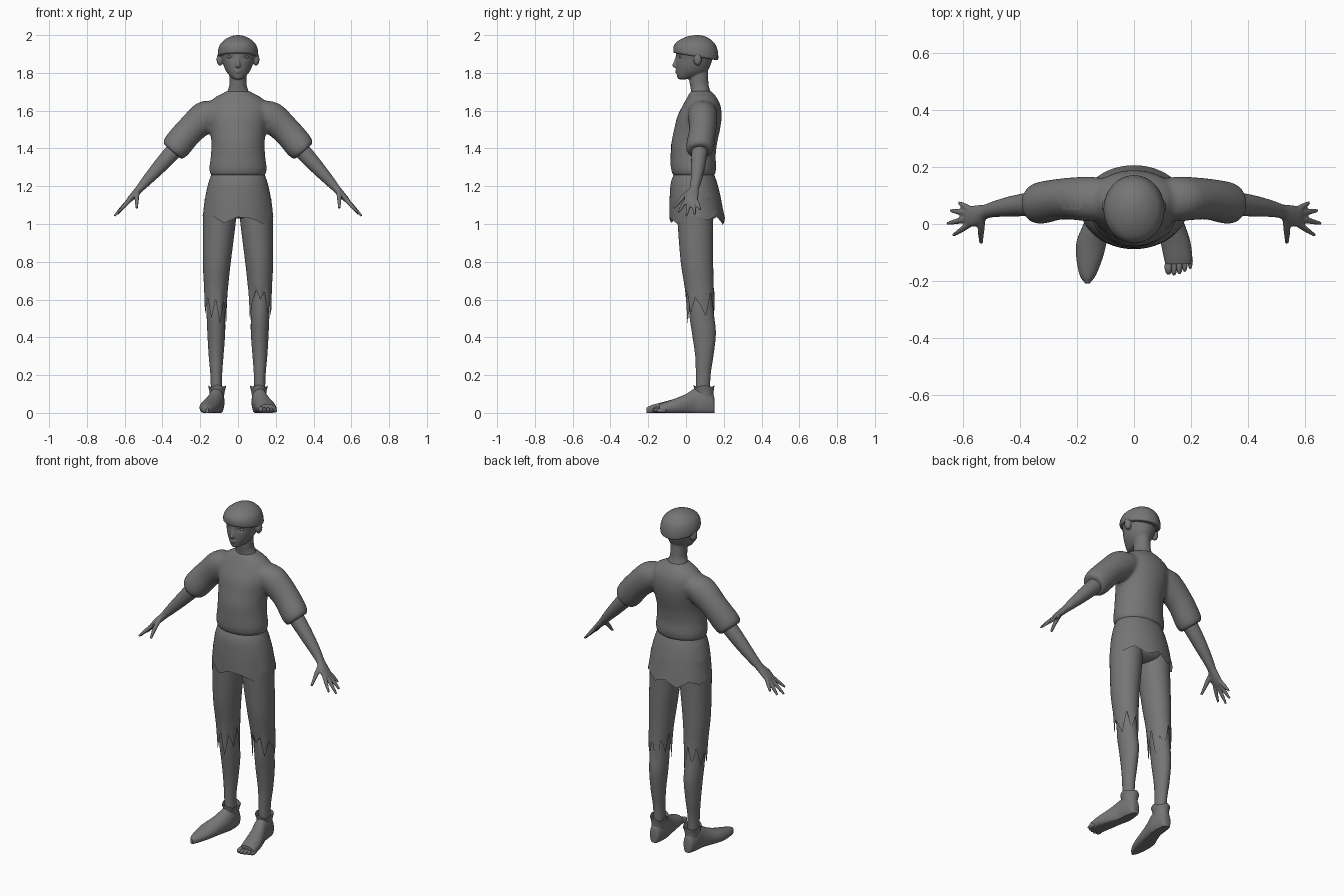
import bpy, bmesh, math
from mathutils import Vector, Matrix

X, Y, Z = Vector((1, 0, 0)), Vector((0, 1, 0)), Vector((0, 0, 1))
ARM_U = Vector((0.75, 0, 0.66))          # across the sloping arm
THUMB_V = Vector((0, 0.75, -0.66))

grey = bpy.data.materials.new("grey")
grey.diffuse_color = (0.18, 0.18, 0.18, 1)


def spline(rows, k):
    """Smooth the list of sections with k steps between neighbours."""
    rows = [Vector(r) for r in rows]
    out = []
    for i in range(len(rows) - 1):
        p0, p1 = rows[max(i - 1, 0)], rows[i]
        p2, p3 = rows[i + 1], rows[min(i + 2, len(rows) - 1)]
        for j in range(k):
            t = j / k
            out.append(0.5 * (2 * p1 + (p2 - p0) * t + (2 * p0 - 5 * p1 + 4 * p2 - p3) * t * t
                              + (3 * p1 - p0 - 3 * p2 + p3) * t ** 3))
    return out + [rows[-1]]


def loft(bm, rows, u=X, v=Y, side=1, n=28, k=4, caps=True, jag=None, floor=None):
    """Skin elliptical sections (x, y, z, radius_u, radius_v); jag tears the last edge."""
    rings, path = [], spline(rows, k)
    for r, row in enumerate(path):
        ring = []
        w = max(0, 1 - (len(path) - 1 - r) / k)
        for i in range(n):
            a = 2 * math.pi * i / n
            p = Vector(row[:3]) + u * (max(row[3], 0.001) * math.cos(a)) + v * (max(row[4], 0.001) * math.sin(a))
            if jag:
                f = i * len(jag) / n
                j0, t = int(f), f - int(f)
                p.z += w * (jag[j0] * (1 - t) + jag[(j0 + 1) % len(jag)] * t)
            if floor is not None:
                p.z = max(p.z, floor)
            p.x *= side
            ring.append(bm.verts.new(p))
        rings.append(ring)
    for a, b in zip(rings, rings[1:]):
        for i in range(n):
            j = (i + 1) % n
            bm.faces.new((a[i], a[j], b[j], b[i]))
    if caps:
        bm.faces.new(rings[0])
        bm.faces.new(rings[-1])


def ball(bm, c, s):
    bmesh.ops.create_uvsphere(bm, u_segments=16, v_segments=10, radius=1,
                              matrix=Matrix.Translation(c) @ Matrix.Diagonal((*s, 1)))


def finish(bm, name, voxel=0, smooth=0):
    """Make an object; a voxel size fuses its overlapping pieces."""
    bmesh.ops.recalc_face_normals(bm, faces=bm.faces)
    me = bpy.data.meshes.new(name)
    bm.to_mesh(me)
    bm.free()
    me.materials.append(grey)
    me.shade_smooth()
    ob = bpy.data.objects.new(name, me)
    bpy.context.collection.objects.link(ob)
    if voxel:
        m = ob.modifiers.new("fuse", 'REMESH')
        m.mode, m.voxel_size, m.use_smooth_shade = 'VOXEL', voxel, True
        m = ob.modifiers.new("soften", 'SMOOTH')
        m.factor, m.iterations = 0.5, smooth
    else:
        me.set_sharp_from_angle(angle=math.radians(45))
    return ob


def up(z, hx, y0, y1, cx=0):
    """Horizontal section from half width and front/back depth."""
    return (cx, (y0 + y1) / 2, z, hx, (y1 - y0) / 2)


# Head with neck, nose, lips and ears
bm = bmesh.new()
loft(bm, [up(1.766, .016, -.04, 0), up(1.775, .034, -.046, .05), up(1.80, .057, -.05, .105),
          up(1.83, .073, -.052, .125), up(1.87, .084, -.053, .14), up(1.91, .092, -.053, .15),
          up(1.96, .08, -.04, .14), up(1.985, .04, 0, .11)], n=48, k=5)
for p in bm.verts:                        # eye sockets
    if p.co.y < 0.02:
        d = ((abs(p.co.x) - .042) / .02) ** 2 + ((p.co.z - 1.883) / .013) ** 2
        p.co.y += .009 * math.exp(-d)
loft(bm, [up(1.66, .075, .02, .145), up(1.70, .058, .026, .13), up(1.73, .047, .022, .121),
          up(1.76, .045, .018, .118), up(1.82, .045, .018, .115)])
loft(bm, [(0, -.047, 1.893, .006, .006), (0, -.052, 1.865, .008, .010), (0, -.057, 1.84, .013, .016),
          (0, -.054, 1.828, .011, .010)], n=16)
for dz, w in ((.005, .022), (-.005, .018)):
    ball(bm, (0, -.047, 1.808 + dz), (w, .010, .005))
for s in (-1, 1):
    ball(bm, (s * .095, .062, 1.872), (.019, .022, .034))
finish(bm, "head", .005, 3)

for s in (-1, 1):
    bm = bmesh.new()
    ball(bm, (s * .042, -.027, 1.883), (.015, .011, .008))
    finish(bm, "eye")

# Cap, sitting lower at the back
bm = bmesh.new()
loft(bm, [(0, .052, 1.886, .094, .107), (0, .052, 1.888, .103, .116), (0, .052, 1.90, .107, .119),
          (0, .052, 1.93, .103, .116), (0, .054, 1.96, .088, .1), (0, .056, 1.985, .056, .066),
          (0, .058, 1.997, .024, .03), (0, .058, 2.0, .002, .002)], n=40)
for p in bm.verts:
    p.co.z -= .17 * (p.co.y - .052) * min(1, (2 - p.co.z) / .1)
finish(bm, "cap")

# Shirt body fused with both sleeves
bm = bmesh.new()
loft(bm, [up(1.256, .138, -.06, .143), up(1.264, .147, -.072, .154), up(1.30, .151, -.08, .16),
          up(1.36, .144, -.079, .157), up(1.43, .141, -.077, .165), up(1.50, .149, -.063, .18),
          up(1.57, .16, -.046, .189), up(1.63, .155, -.016, .182), up(1.67, .122, .006, .162),
          up(1.695, .075, .02, .142), up(1.705, .06, .026, .132)], n=40)
for s in (-1, 1):
    loft(bm, [(.08, .085, 1.61, .07, .07), (.155, .088, 1.577, .088, .078), (.25, .088, 1.50, .077, .072),
              (.322, .075, 1.417, .077, .074), (.346, .072, 1.388, .066, .066),
              (.348, .072, 1.384, .05, .05)], ARM_U, Y, s)
shirt = finish(bm, "shirt", .010, 4)

# Forearms and hands
TIPS = [((.575, .052, 1.128), (.615, .075, 1.075)), ((.582, .038, 1.12), (.643, .047, 1.05)),
        ((.582, .018, 1.12), (.655, .002, 1.042)), ((.575, .0, 1.125), (.634, -.04, 1.062))]
for s in (-1, 1):
    bm = bmesh.new()
    loft(bm, [(.29, .075, 1.44, .045, .045), (.36, .07, 1.365, .043, .042), (.43, .062, 1.288, .036, .036),
              (.49, .052, 1.222, .027, .028), (.52, .043, 1.188, .021, .026), (.55, .03, 1.155, .018, .036),
              (.578, .026, 1.125, .014, .036), (.588, .026, 1.114, .008, .028)], ARM_U, Y, s)
    for a, b in TIPS:
        mid = [(p + q) / 2 for p, q in zip(a, b)]
        loft(bm, [(*a, .012, .012), (*mid, .0105, .0105), (*b, .006, .006)], ARM_U, Y, s, n=12)
    loft(bm, [(.533, .022, 1.175, .014, .014), (.536, -.022, 1.135, .012, .012),
              (.536, -.066, 1.084, .007, .007)], X, THUMB_V, s, n=12)
    finish(bm, "arm", .005, 2)

# Tunic skirt with a ragged hem
bm = bmesh.new()
loft(bm, [up(1.264, .14, -.064, .148), up(1.22, .156, -.08, .164), up(1.15, .172, -.086, .182),
          up(1.08, .181, -.088, .195), up(1.025, .187, -.088, .206)], n=48, caps=False,
     jag=[.015, -.005, .02, -.02, .01, -.03, .012, -.012, .02, -.01, .015, -.02, .012, .004, -.025, .01])
finish(bm, "tunic_skirt")

# Hips of the trousers
bm = bmesh.new()
loft(bm, [up(1.20, .145, -.06, .15), up(1.10, .155, -.06, .155), up(1.05, .13, -.04, .14),
          up(1.028, .06, 0, .1)])
finish(bm, "hips")

# Torn trouser legs, bare legs and ankle cuffs
HEM = {-1: [.02, -.05, .06, -.04, .07, -.08, .0, -.11, .05, -.06, .02, -.1, .03, -.07, .04, -.04],
       1: [.0, -.06, .07, -.05, .04, -.1, .05, -.03, .08, -.09, .02, .08, .03, .07, -.05, .04]}
for s in (-1, 1):
    bm = bmesh.new()
    loft(bm, [(.095, .05, 1.14, .08, .095), (.098, .05, 1.05, .087, .095), (.099, .05, 1.0, .086, .094),
              (.112, .058, .80, .074, .086), (.116, .069, .67, .064, .077),
              (.118, .077, .57, .059, .074)], side=s, n=48, k=5, caps=False, jag=HEM[s])
    finish(bm, "trouser_leg")
    bm = bmesh.new()
    loft(bm, [(.117, .07, .76, .054, .066), (.117, .074, .65, .05, .061), (.117, .083, .52, .049, .065),
              (.115, .095, .42, .047, .063), (.116, .097, .30, .039, .048), (.115, .091, .20, .031, .039),
              (.113, .09, .09, .03, .037)], side=s)
    finish(bm, "lower_leg")
    bm = bmesh.new()
    loft(bm, [(.112, .097, .075, .037, .048), (.111, .096, .11, .04, .05), (.11, .095, .143, .049, .056)],
         side=s, n=32, caps=False, jag=[.006, -.005, .004, -.01, .006, -.004, .008, -.008])
    finish(bm, "ankle_cuff")


def foot_rows(data):
    """Sections along the foot from (x, y, half width, top height)."""
    return [(x, y, t * .42, h, t * .58) for x, y, h, t in data]


# Whole shoe on one side, open-toed shoe on the other
HEEL = [(.112, .152, .012, .06), (.112, .143, .028, .10), (.113, .10, .040, .135), (.116, .05, .043, .13),
        (.13, 0, .047, .10)]
bm = bmesh.new()
loft(bm, foot_rows(HEEL + [(.148, -.06, .053, .075), (.156, -.12, .046, .058), (.162, -.18, .028, .042),
                           (.163, -.208, .008, .028)]), X, Z, -1, floor=0)
finish(bm, "closed_shoe")

bm = bmesh.new()
loft(bm, foot_rows(HEEL + [(.145, -.06, .052, .075), (.154, -.115, .050, .056), (.156, -.14, .046, .046)]),
     X, Z, 1, floor=0)
finish(bm, "open_shoe")
bm = bmesh.new()
for i, (y, r) in enumerate([(-.15, .014), (-.153, .011), (-.148, .011), (-.14, .01), (-.13, .009)]):
    ball(bm, (.121 + .019 * i, y, r + .004), (r, .028, r + .003))
finish(bm, "toes")

# Tears in the shirt, laid on its surface
bpy.context.view_layer.update()
surface = shirt.evaluated_get(bpy.context.evaluated_depsgraph_get())


def tear(name, pairs, place, aim):
    bm, prev = bmesh.new(), None
    for a, b, c in pairs:
        hits = [surface.ray_cast(place(a + (b - a) * i / 4, c), aim) for i in range(5)]
        if not all(h[0] for h in hits):
            continue
        row = [bm.verts.new(h[1] - aim * .003) for h in hits]
        if prev:
            for i in range(4):
                bm.faces.new((prev[i], prev[i + 1], row[i + 1], row[i]))
        prev = row
    finish(bm, name)


tear("chest_tear", [(-.115, -.07, 1.565), (-.095, -.06, 1.52), (-.075, -.035, 1.47), (-.045, -.02, 1.42),
                    (-.03, .015, 1.36), (.01, .03, 1.32), (.03, .04, 1.30)],
     lambda x, z: Vector((x, -1, z)), Y)
tear("shoulder_tear", [(-.25, -.19, .05), (-.265, -.175, .08), (-.26, -.17, .115), (-.22, -.18, .135)],
     lambda x, y: Vector((x, y, 3)), -Z)
